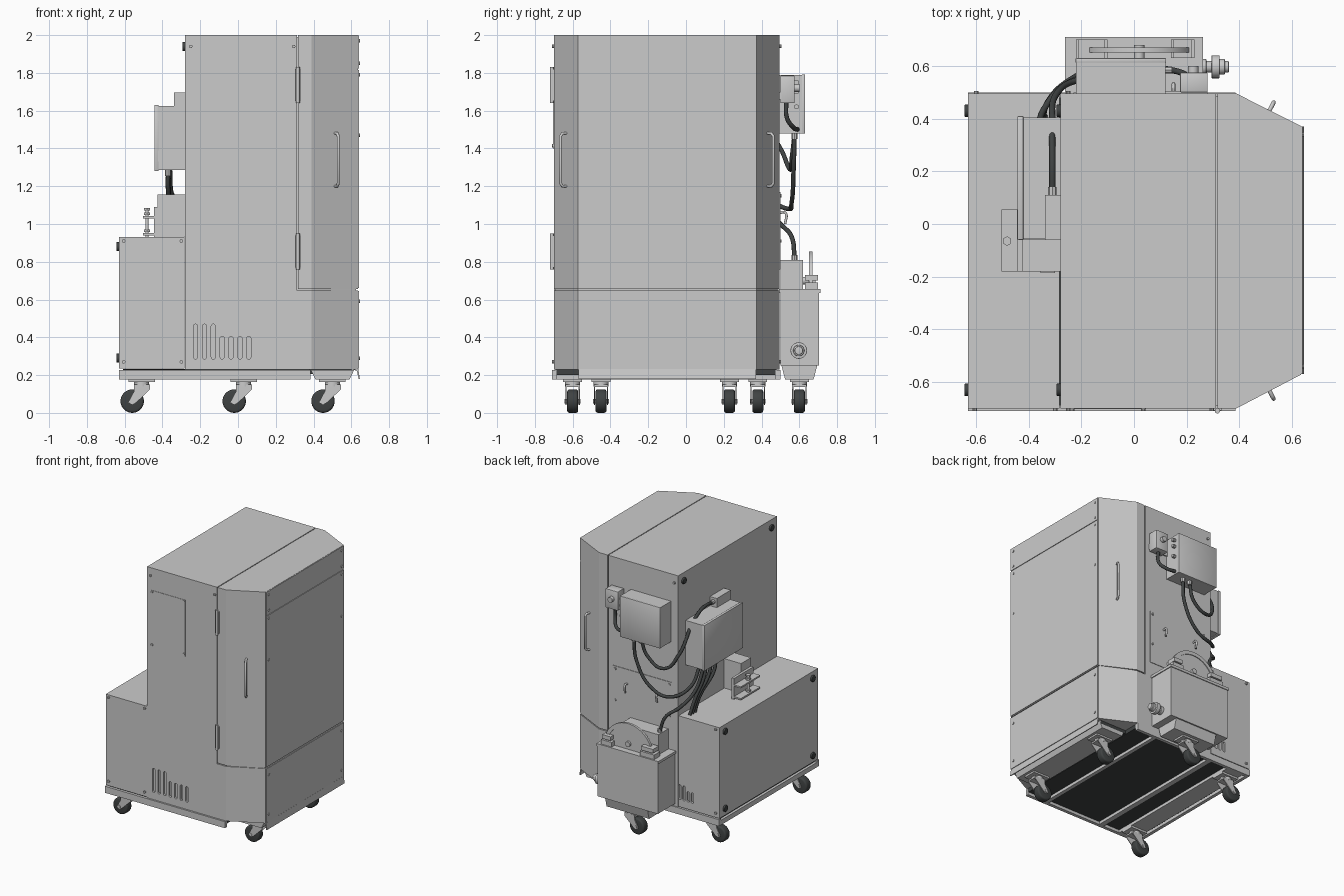
import bpy, bmesh, math
from mathutils import Vector

if "Cube" in bpy.data.objects:
    bpy.data.objects.remove(bpy.data.objects["Cube"])

dark = bpy.data.materials.new("dark_rubber")
dark.diffuse_color = (0.05, 0.055, 0.055, 1)
dark.use_nodes = True
dark.node_tree.nodes["Principled BSDF"].inputs["Base Color"].default_value = dark.diffuse_color

def finish(name, bm, mat=None, smooth=False):
    bmesh.ops.recalc_face_normals(bm, faces=bm.faces)
    me = bpy.data.meshes.new(name)
    bm.to_mesh(me)
    bm.free()
    ob = bpy.data.objects.new(name, me)
    bpy.context.collection.objects.link(ob)
    if mat:
        me.materials.append(mat)
    if smooth:
        bpy.ops.object.select_all(action='DESELECT')
        ob.select_set(True)
        bpy.context.view_layer.objects.active = ob
        bpy.ops.object.shade_smooth_by_angle(angle=math.radians(35))
    return ob

def prism(name, pts, a, b, axis='z', mat=None, bevel=0):
    """Extrude a 2D outline along an axis: z uses (x,y), y uses (x,z), x uses (y,z)."""
    place = {'z': lambda p, h: (p[0], p[1], h), 'y': lambda p, h: (p[0], h, p[1]),
             'x': lambda p, h: (h, p[0], p[1])}[axis]
    bm = bmesh.new()
    lo = [bm.verts.new(place(p, a)) for p in pts]
    hi = [bm.verts.new(place(p, b)) for p in pts]
    bm.faces.new(lo)
    bm.faces.new(hi)
    for i in range(len(pts)):
        j = (i + 1) % len(pts)
        bm.faces.new((lo[i], lo[j], hi[j], hi[i]))
    if bevel:
        bmesh.ops.bevel(bm, geom=bm.edges[:], offset=bevel, segments=2, affect='EDGES', profile=0.5)
    return finish(name, bm, mat, bevel > 0)

def box(name, x0, x1, y0, y1, z0, z1, mat=None, bevel=0):
    return prism(name, [(x0, y0), (x1, y0), (x1, y1), (x0, y1)], z0, z1, 'z', mat, bevel)

def cyl(name, p, q, r, mat=None, seg=20, bevel=0):
    p, q = Vector(p), Vector(q)
    bm = bmesh.new()
    bmesh.ops.create_cone(bm, cap_ends=True, segments=seg, radius1=r, radius2=r, depth=(q - p).length)
    if bevel:
        rim = [e for e in bm.edges if abs(e.verts[0].co.z - e.verts[1].co.z) < 1e-6]
        bmesh.ops.bevel(bm, geom=rim, offset=bevel, segments=3, affect='EDGES', profile=0.5)
    bm.transform((q - p).to_track_quat('Z', 'Y').to_matrix().to_4x4())
    bmesh.ops.translate(bm, verts=bm.verts, vec=(p + q) / 2)
    return finish(name, bm, mat, True)

def tube(name, pts, r, mat=None, kind='AUTO'):
    cu = bpy.data.curves.new(name, 'CURVE')
    cu.dimensions = '3D'
    cu.bevel_depth, cu.bevel_resolution, cu.use_fill_caps = r, 3, True
    cu.resolution_u = 10
    sp = cu.splines.new('BEZIER')
    sp.bezier_points.add(len(pts) - 1)
    for bp, co in zip(sp.bezier_points, pts):
        bp.co = co
        bp.handle_left_type = bp.handle_right_type = kind
    if mat:
        cu.materials.append(mat)
    ob = bpy.data.objects.new(name, cu)
    bpy.context.collection.objects.link(ob)
    bpy.ops.object.select_all(action='DESELECT')
    ob.select_set(True)
    bpy.context.view_layer.objects.active = ob
    bpy.ops.object.convert(target='MESH')
    return ob

def cut_slots(target, slots, y):
    """Cut round-ended vertical slots (x, z0, z1) into a wall at the given y."""
    r = 0.011
    for x, z0, z1 in slots:
        arc = [(x + r * math.cos(math.pi * i / 6), z1 - r + r * math.sin(math.pi * i / 6)) for i in range(7)]
        arc += [(x - r * math.cos(math.pi * i / 6), z0 + r - r * math.sin(math.pi * i / 6)) for i in range(7)]
        cutter = prism("slot_cutter", arc, y - 0.015, y + 0.015, 'y')
        cutter.hide_render = True
        mod = target.modifiers.new("slot", 'BOOLEAN')
        mod.operation, mod.object, mod.solver = 'DIFFERENCE', cutter, 'EXACT'
        bpy.context.view_layer.objects.active = target
        bpy.ops.object.modifier_apply(modifier="slot")
        bpy.data.objects.remove(cutter)

# Main cabinet, side box and front skirt
body = box("main_cabinet", -0.28, 0.312, -0.70, 0.495, 0.23, 2.0)
cut_slots(body, [(-0.225 + 0.047 * i, 0.285, 0.47 if i < 3 else 0.405) for i in range(7)], -0.70)
side = box("side_cabinet", -0.63, -0.283, -0.70, 0.495, 0.235, 0.93)
cut_slots(side, [(-0.40 + 0.035 * i, 0.29, 0.37 + 0.035 * (i > 1)) for i in range(4)], 0.495)
def front_outline(x0, d=0):
    return [(x0, -0.70 + d), (0.39, -0.70 + d), (0.635 - d, -0.572), (0.635 - d, 0.372),
            (0.39, 0.495 - d), (x0, 0.495 - d)]
prism("front_skirt", front_outline(0.312), 0.23, 0.648)
prism("front_door", front_outline(0.318), 0.655, 2.0)
prism("door_gap_core", front_outline(0.30, 0.01), 0.60, 1.99)
for z0, z1 in ((0.235, 0.645), (0.66, 1.815), (1.823, 1.998)):
    box("front_cover_panel", 0.634, 0.64, -0.57, 0.37, z0, z1)

# Door hinges and handles
for z0 in (0.76, 1.64):
    box("hinge_leaf", 0.302, 0.332, -0.708, -0.70, z0 + 0.01, z0 + 0.18)
    cyl("hinge_pin", (0.317, -0.71, z0), (0.317, -0.71, z0 + 0.19), 0.01, seg=12)
for name, y, s in (("front_handle", -0.634, -1), ("rear_handle", 0.432, 1)):
    n = Vector((0.46, 0.89 * s, 0))
    foot = Vector((0.515, y, 0))
    up = lambda d, z: tuple(foot + n * d + Vector((0, 0, z)))
    tube(name, [up(-0.005, 1.20), up(0.022, 1.20), up(0.034, 1.215), up(0.034, 1.465),
                up(0.022, 1.48), up(-0.005, 1.48)], 0.008, None, 'VECTOR')

# Access panels, screws and black latches
box("front_access_panel", -0.245, 0.045, -0.703, -0.699, 1.40, 1.83)
box("rear_access_panel", -0.23, 0.27, 0.494, 0.499, 0.76, 1.17)
for x in (0.15, -0.12):
    tube("panel_hook", [(x, 0.497, 1.06), (x, 0.525, 1.06), (x, 0.525, 1.0)], 0.007)
screws = [(x, z) for x in (-0.235, 0.035) for z in (1.415, 1.82)]
screws += [(x, z) for x in (-0.605, -0.30) for z in (0.27, 0.91)] + [(-0.25, 1.94), (0.295, 1.94)]
for x, z in screws:
    cyl("front_screw", (x, -0.699, z), (x, -0.71, z), 0.009, seg=10)
for x, z in [(x, z) for x in (-0.21, 0.25) for z in (0.91, 1.15)] + [(-0.6, 0.91), (-0.6, 0.27), (-0.25, 1.94)]:
    cyl("rear_screw", (x, 0.494, z), (x, 0.506, z), 0.009, seg=10)
for y in (-0.54, 0.34):
    for z in (0.29, 0.59, 1.47, 1.79, 1.85, 1.97):
        cyl("cover_screw", (0.639, y, z), (0.645, y, z), 0.009, seg=10)
for x, y, z in [(-0.63, y, z) for y in (-0.63, 0.43) for z in (0.29, 0.88)] + [(-0.28, -0.63, 1.94), (-0.28, 0.43, 1.94)]:
    cyl("latch", (x + 0.005, y, z), (x - 0.014, y, z), 0.024, dark, 16, 0.004)

# Base tray: dark floor, rim and cross rails
box("base_floor", -0.61, 0.60, -0.55, 0.36, 0.205, 0.232, dark)
box("base_floor_rear", -0.61, 0.38, -0.69, 0.48, 0.20, 0.231, dark)
for y0, y1 in ((-0.71, -0.685), (0.475, 0.50)):
    box("base_side_rim", -0.63, 0.385, y0, y1, 0.178, 0.228)
for x0, x1 in ((-0.63, -0.605), (-0.58, -0.44), (-0.30, -0.26), (0.20, 0.23)):
    box("base_cross_rail", x0, x1, -0.69, 0.48, 0.178, 0.215)
prism("front_caster_beam", [(0.385, 0.228), (0.41, 0.176), (0.59, 0.176), (0.615, 0.228)], -0.56, 0.36, 'y')
prism("front_lip", [(0.60, 0.232), (0.637, 0.232), (0.645, 0.18), (0.638, 0.18), (0.63, 0.222)], -0.57, 0.37, 'y')

# Five swivel casters
for x, y in ((0.45, -0.45), (0.45, 0.23), (-0.02, 0.60), (-0.56, 0.38), (-0.56, -0.60)):
    box("caster_plate", x - 0.02, x + 0.12, y - 0.05, y + 0.05, 0.163, 0.18)
    cyl("caster_swivel", (x + 0.05, y, 0.14), (x + 0.05, y, 0.165), 0.04)
    cyl("caster_wheel", (x, y - 0.029, 0.062), (x, y + 0.029, 0.062), 0.062, dark, 32, 0.012)
    cyl("caster_axle", (x, y - 0.042, 0.062), (x, y + 0.042, 0.062), 0.012, seg=12)
    fork = [(x - 0.022, 0.055), (x, 0.042), (x + 0.022, 0.055), (x + 0.095, 0.125),
            (x + 0.095, 0.15), (x + 0.01, 0.15), (x + 0.01, 0.115)]
    for s in (-1, 1):
        prism("caster_fork", fork, y + s * 0.032, y + s * 0.038, 'y')
    box("caster_fork_bridge", x + 0.012, x + 0.095, y - 0.038, y + 0.038, 0.138, 0.15)

# Rear tank with disc skimmer, motor box and pipe fitting
box("tank", -0.255, 0.255, 0.50, 0.705, 0.25, 0.65)
box("tank_rim", -0.262, 0.262, 0.496, 0.711, 0.635, 0.655)
prism("tank_foot", [(0.505, 0.252), (0.525, 0.176), (0.675, 0.176), (0.695, 0.252)], -0.16, 0.20, 'x')
box("skimmer_motor_box", -0.20, 0.12, 0.50, 0.62, 0.65, 0.81)
cyl("skimmer_disc", (0.02, 0.658, 0.65), (0.02, 0.664, 0.65), 0.185, seg=48)
bm = bmesh.new()
ring = [(0.178, 0.652), (0.205, 0.652), (0.205, 0.67), (0.178, 0.67)]
rows = [[bm.verts.new((0.02 + r * math.cos(t), y, 0.65 + r * math.sin(t))) for r, y in ring]
        for t in [math.pi * i / 32 for i in range(33)]]
for a, b in zip(rows, rows[1:]):
    for i in range(4):
        bm.faces.new((a[i], a[i - 1], b[i - 1], b[i]))
finish("skimmer_ring", bm, None, True)
cyl("skimmer_hub", (0.02, 0.62, 0.70), (0.02, 0.68, 0.70), 0.02)
for x0, x1 in ((-0.22, -0.10), (0.14, 0.23)):
    box("scraper_bracket", x0, x1, 0.63, 0.70, 0.65, 0.69)
    box("scraper_block", x0 + 0.01, x1 - 0.01, 0.63, 0.70, 0.70, 0.73)
    box("scraper_post", x0 + 0.03, x1 - 0.03, 0.645, 0.685, 0.68, 0.71)
for x0, x1, r in ((0.25, 0.275, 0.03), (0.27, 0.30, 0.022), (0.295, 0.325, 0.044), (0.32, 0.345, 0.03), (0.34, 0.36, 0.022)):
    cyl("drain_fitting", (x0, 0.597, 0.33), (x1, 0.597, 0.33), r, bevel=0.003)

# Rear control box and switch
box("rear_control_box", -0.22, 0.12, 0.495, 0.618, 1.48, 1.79)
box("rear_control_lid", -0.222, 0.122, 0.612, 0.63, 1.478, 1.792, bevel=0.004)
box("switch_mount", 0.12, 0.28, 0.494, 0.505, 1.66, 1.70)
box("switch_box", 0.175, 0.28, 0.50, 0.575, 1.64, 1.785, bevel=0.004)
cyl("switch_knob", (0.225, 0.57, 1.72), (0.225, 0.60, 1.72), 0.02)
for z in (1.62, 1.70, 1.75):
    cyl("control_box_gland", (0.12, 0.585, z), (0.145, 0.585, z), 0.013, seg=8)

# Left control box with connector box on top
box("left_control_box", -0.425, -0.28, -0.055, 0.405, 1.285, 1.625)
box("left_control_lid", -0.443, -0.42, -0.06, 0.41, 1.28, 1.63, bevel=0.004)
for z in (1.33, 1.545):
    box("left_box_label_plate", -0.43, -0.32, -0.06, -0.05, z, z + 0.06)
box("connector_box", -0.338, -0.28, -0.06, 0.11, 1.625, 1.695)

# Pump unit with bracket on the side cabinet
box("pump_box", -0.425, -0.28, -0.18, -0.06, 0.93, 1.155)
box("pump_switch_plate", -0.355, -0.30, -0.186, -0.18, 0.99, 1.055)
box("pump_bracket_back", -0.445, -0.425, -0.18, 0.055, 0.93, 1.09)
for z in (0.94, 1.03):
    box("pump_bracket_shelf", -0.503, -0.43, -0.18, 0.055, z, z + 0.012)
cyl("pump_rod", (-0.482, -0.065, 0.93), (-0.482, -0.065, 1.085), 0.009, seg=12)
for z in (0.957, 1.047, 1.072):
    cyl("pump_rod_nut", (-0.482, -0.065, z), (-0.482, -0.065, z + 0.014), 0.018, seg=6)

# Cables and glands
R = 0.012
tube("switch_cable", [(0.225, 0.53, 1.645), (0.225, 0.535, 1.56), (0.19, 0.57, 1.51), (0.12, 0.59, 1.50)], R, dark)
tube("connector_cable", [(-0.02, 0.575, 1.48), (-0.07, 0.56, 1.35), (-0.20, 0.55, 1.29), (-0.29, 0.50, 1.40),
                         (-0.31, 0.36, 1.60), (-0.31, 0.24, 1.665), (-0.31, 0.11, 1.665)], R, dark)
tube("lower_loop_cable", [(0.04, 0.575, 1.48), (0.02, 0.57, 1.30), (-0.10, 0.56, 1.12), (-0.24, 0.54, 1.08),
                          (-0.34, 0.44, 1.14), (-0.36, 0.34, 1.285)], R, dark)
tube("tank_cable", [(-0.37, 0.30, 1.285), (-0.355, 0.40, 1.10), (-0.30, 0.50, 1.0), (-0.22, 0.56, 0.93),
                    (-0.18, 0.575, 0.81)], R, dark)
for i in range(3):
    y = 0.16 + 0.06 * i
    tube("bundle_cable", [(-0.37, y, 1.285), (-0.37, y + 0.03, 1.18), (-0.35, 0.33 + 0.03 * i, 1.04),
                          (-0.34, 0.38 + 0.03 * i, 0.93)], R, dark)
for x, y, z in [(-0.37, 0.16 + 0.06 * i, 1.285) for i in range(3)] + [(-0.02, 0.575, 1.48), (0.04, 0.575, 1.48)]:
    cyl("cable_gland", (x, y, z), (x, y, z - 0.03), 0.016, seg=8)
cyl("connector_gland", (-0.31, 0.11, 1.665), (-0.31, 0.14, 1.665), 0.016, seg=8)
cyl("tank_gland", (-0.18, 0.575, 0.81), (-0.18, 0.575, 0.835), 0.016, seg=8)
